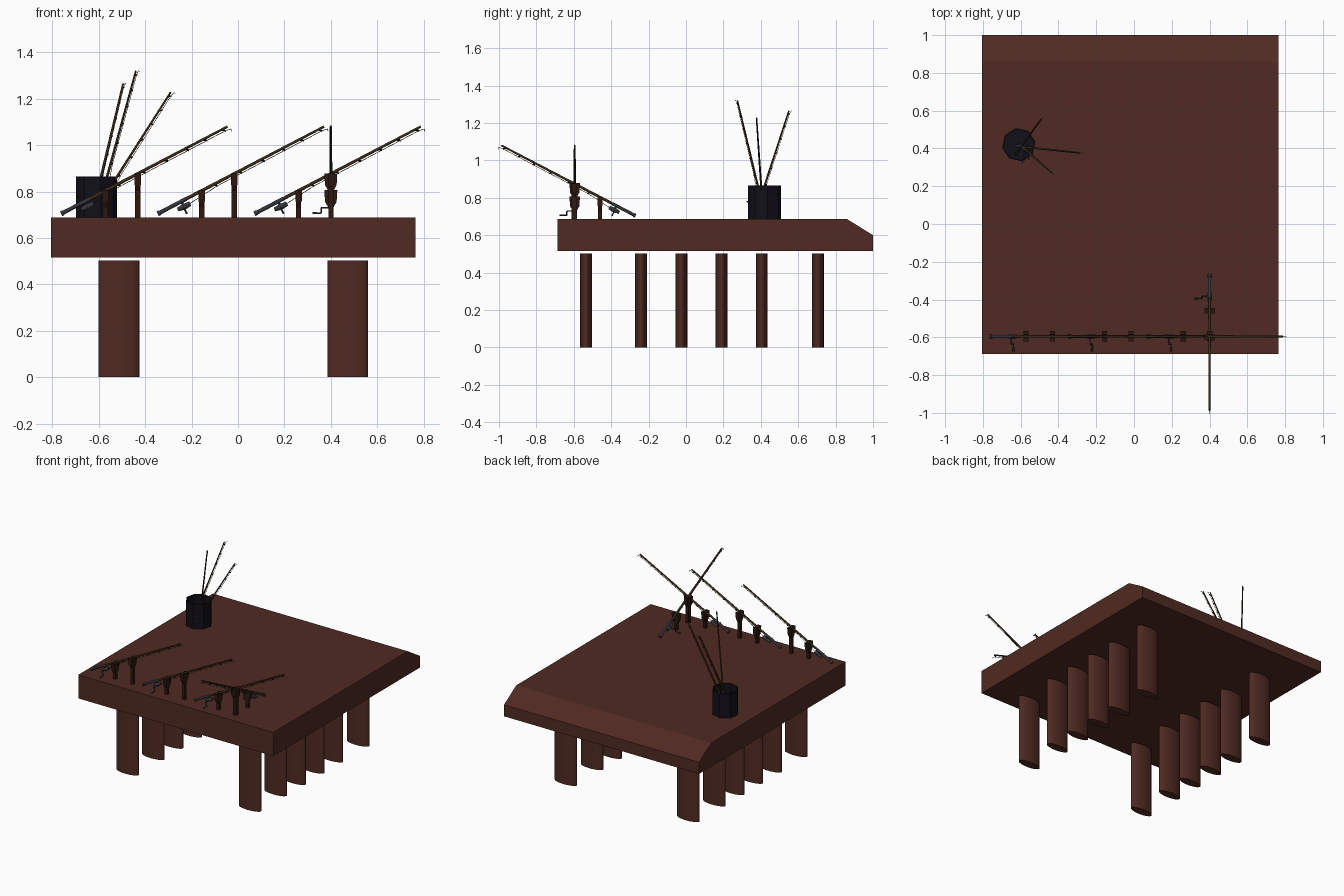
import bpy, bmesh, math
from mathutils import Vector, Matrix

if "Cube" in bpy.data.objects:
    bpy.data.objects.remove(bpy.data.objects["Cube"])


def mat(name, rgb):
    m = bpy.data.materials.new(name)
    m.diffuse_color = (*rgb, 1)
    m.use_nodes = True
    m.node_tree.nodes["Principled BSDF"].inputs["Base Color"].default_value = m.diffuse_color
    return m


WOOD = mat("wood", (.08, .023, .016))
DARK_WOOD = mat("dark_wood", (.027, .009, .005))
ROD = mat("rod", (.045, .027, .008))
METAL = mat("metal", (.035, .037, .045))
BLACK = mat("black", (.006, .005, .009))


def tube(bm, p, q, r1, r2=None, seg=8):
    p, q = Vector(p), Vector(q)
    rot = (q - p).to_track_quat('Z', 'Y').to_matrix().to_4x4()
    bmesh.ops.create_cone(bm, cap_ends=True, segments=seg, radius1=r1,
                          radius2=r1 if r2 is None else r2, depth=(q - p).length,
                          matrix=Matrix.Translation((p + q) / 2) @ rot)


def prism(bm, pts, vec):
    f = bm.faces.new([bm.verts.new(p) for p in pts])
    ext = bmesh.ops.extrude_face_region(bm, geom=[f])
    bmesh.ops.translate(bm, vec=vec, verts=[v for v in ext['geom'] if isinstance(v, bmesh.types.BMVert)])
    bmesh.ops.recalc_face_normals(bm, faces=bm.faces[:])


def to_mesh(bm, name, material, smooth=False):
    me = bpy.data.meshes.new(name)
    for f in bm.faces:
        f.smooth = smooth and len(f.verts) == 4
    for e in bm.edges:
        if len(e.link_faces) == 2 and e.calc_face_angle(0) > math.radians(50):
            e.smooth = False
    bm.to_mesh(me)
    bm.free()
    me.materials.append(material)
    return me


def place(name, me, matrix=Matrix()):
    ob = bpy.data.objects.new(name, me)
    ob.matrix_world = matrix
    bpy.context.collection.objects.link(ob)
    return ob


# Deck: side profile with a sloped back edge
bm = bmesh.new()
prof = [(-.687, .515), (1, .515), (1, .60), (.86, .687), (-.687, .687)]
prism(bm, [(-.805, y, z) for y, z in prof], (1.57, 0, 0))
place("deck", to_mesh(bm, "deck", WOOD))

# Oval legs in two rows
bm = bmesh.new()
tube(bm, (0, 0, 0), (0, 0, .503), 1, seg=32)
bmesh.ops.scale(bm, vec=(.088, .032, 1), verts=bm.verts)
leg = to_mesh(bm, "leg", WOOD, True)
for x in (-.513, .473):
    for y in (-.535, -.24, -.025, .19, .405, .705):
        place("leg", leg, Matrix.Translation((x, y, 0)))

# Open octagonal bucket
bm = bmesh.new()
T = Matrix.Translation((-.61, .42, .776)) @ Matrix.Rotation(math.radians(10), 4, 'Z')
bmesh.ops.create_cone(bm, cap_ends=True, segments=8, radius1=.089, radius2=.089, depth=.178, matrix=T)
top = max(bm.faces, key=lambda f: f.calc_center_median().z)
bmesh.ops.inset_region(bm, faces=[top], thickness=.006)
ext = bmesh.ops.extrude_discrete_faces(bm, faces=[top])
bmesh.ops.translate(bm, vec=(0, 0, -.165), verts=ext['faces'][0].verts[:])
place("bucket", to_mesh(bm, "bucket", BLACK))

# Fishing rod parts, built along local x
L = .81
bm = bmesh.new()
tube(bm, (.1, 0, 0), (L, 0, 0), .0075, .005)
rod = to_mesh(bm, "rod", ROD, True)

bm = bmesh.new()
tube(bm, (0, 0, 0), (.14, 0, 0), .0085, .0085)
tube(bm, (0, 0, 0), (.012, 0, 0), .011)
grip = to_mesh(bm, "grip", METAL, True)

bm = bmesh.new()
tube(bm, (.115, 0, 0), (.115, 0, -.03), .005)
tube(bm, (.085, 0, -.024), (.115, 0, -.026), .008, .013)
tube(bm, (.115, 0, -.026), (.145, 0, -.026), .013, .010)
crank = [(.112, 0, -.03), (.112, -.042, -.03), (.112, -.042, -.055), (.112, -.08, -.055)]
for p, q in zip(crank, crank[1:]):
    tube(bm, p, q, .0035)
tube(bm, (.112, -.06, -.055), (.112, -.08, -.055), .005)
reel = to_mesh(bm, "reel", METAL, True)

bm = bmesh.new()
for x in (.28, .4, .51, .61, .7, .79):
    tube(bm, (x - .008, 0, -.004), (x + .004, 0, -.011), .003, seg=6)
    tube(bm, (x, 0, -.011), (x + .004, 0, -.011), .005, seg=8)
guides = to_mesh(bm, "guides", BLACK)

bm = bmesh.new()
line = [(.14, 0, -.026), (.28, 0, -.013), (.79, 0, -.012), (L + .008, 0, -.016), (L + .006, 0, -.026)]
for p, q in zip(line, line[1:]):
    tube(bm, p, q, .0015, seg=5)
line_me = to_mesh(bm, "line", ROD)


def fishing_rod(tip, direction, scale=1):
    x = Vector(direction).normalized()
    y = Vector((0, 0, 1)).cross(x).normalized()
    m = Matrix((x, y, x.cross(y))).transposed().to_4x4()
    m = Matrix.Translation(Vector(tip) - x * L * scale) @ m @ Matrix.Scale(scale, 4)
    for n, me in (("rod", rod), ("grip", grip), ("reel", reel), ("guides", guides), ("line", line_me)):
        place("fishing_" + n, me, m)


# Rod rests: forked posts, short one and tall one
def rest(top):
    h = top - .68
    half = [(.011, 0), (.011, h - .075), (.025, h - .05), (.028, h), (.009, h)]
    pts = half + [(0, h - .012)] + [(-y, z) for y, z in reversed(half)]
    b = bmesh.new()
    prism(b, [(-.011, y, z) for y, z in pts], (.022, 0, 0))
    head = [p for p in pts if p[1] > h - .06]
    prism(b, [(-.014, y, z) for y, z in head], (.028, 0, 0))
    return to_mesh(b, "rest", DARK_WOOD)


short_rest, tall_rest = rest(.806), rest(.878)

# Three rods along the front and one pointing out over the edge
mounts = [(Vector((x, -.595, 0)), 0) for x in (-.762, -.346, .071)]
mounts.append((Vector((.40, -.27, 0)), -90))
for base, ang in mounts:
    m = Matrix.Translation(base) @ Matrix.Rotation(math.radians(ang), 4, 'Z')
    tip = m @ Vector((.717, 0, 1.08))
    fishing_rod(tip, m.to_3x3() @ Vector((.717, 0, .376)))
    place("short_rest", short_rest, m @ Matrix.Translation((.19, 0, .68)))
    place("tall_rest", tall_rest, m @ Matrix.Translation((.33, 0, .68)))

# Spare rods standing in the bucket
for tip, d in (((-.495, .55, 1.265), (.095, .13, .40)),
               ((-.44, .275, 1.32), (.125, -.11, .46)),
               ((-.29, .377, 1.228), (.235, -.025, .37))):
    fishing_rod(tip, d, .8)
